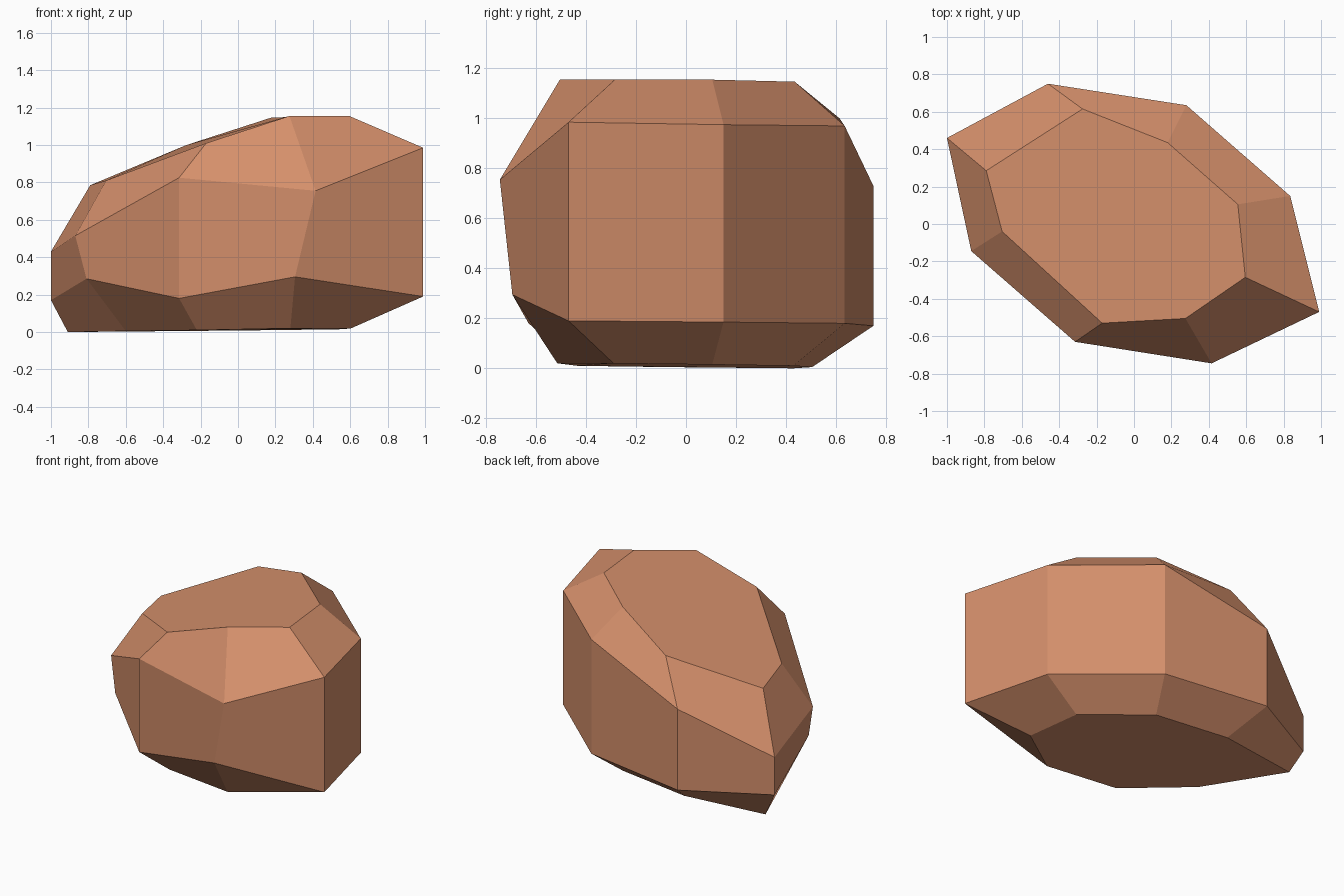
import bpy
import bmesh

# Remove the default object only
default_cube = bpy.data.objects.get("Cube")
if default_cube:
    bpy.data.objects.remove(default_cube, do_unlink=True)


def make_material(name, colour):
    material = bpy.data.materials.new(name)
    material.use_nodes = True
    material.diffuse_color = colour
    shader = material.node_tree.nodes["Principled BSDF"]
    shader.inputs["Base Color"].default_value = colour
    shader.inputs["Roughness"].default_value = 0.9
    return material


# Waist of the boulder, clockwise from the back: x, y, lower height, upper height
waist = [
    (-.46, .75, .17, .73),
    (.28, .635, .18, .97),
    (.835, .15, .185, .975),
    (.99, -.47, .19, .985),
    (.415, -.745, .295, .755),
    (-.315, -.63, .18, .825),
    (-.87, -.145, .285, .515),
    (-1, .46, .17, .43),
]
upper_waist = [(x, y, high) for x, y, low, high in waist]
lower_waist = [(x, y, low) for x, y, low, high in waist]

# Two lower corners are chipped inward
lower_waist[4] = (.305, -.695, .295)
lower_waist[6] = (-.81, -.185, .285)

# Sloping crown and nearly flat foot, in the same order
crown = [
    (-.275, .615, 1), (.18, .435, 1.147), (.555, .105, 1.155), (.595, -.285, 1.155),
    (.275, -.505, 1.155), (-.17, -.53, 1.01), (-.705, -.04, .81), (-.79, .285, .785),
]
foot = [
    (-.34, .505, .005), (.18, .43, .01), (.56, .105, .015), (.605, -.29, .02),
    (.28, -.515, .02), (-.22, -.435, .01), (-.6, -.085, .005), (-.91, .43, 0),
]


def bridge_rings(mesh, lower, upper):
    """Join two rings of corners with one band of flat facets."""
    count = len(lower)
    for i in range(count):
        j = (i + 1) % count
        mesh.faces.new((lower[j], lower[i], upper[i], upper[j]))


def build_boulder(name, rings, material):
    mesh = bmesh.new()
    loops = [[mesh.verts.new(corner) for corner in ring] for ring in rings]
    for lower, upper in zip(loops, loops[1:]):
        bridge_rings(mesh, lower, upper)
    mesh.faces.new(loops[0])
    mesh.faces.new(list(reversed(loops[-1])))
    bmesh.ops.recalc_face_normals(mesh, faces=mesh.faces[:])
    data = bpy.data.meshes.new(name)
    mesh.to_mesh(data)
    mesh.free()
    data.materials.append(material)
    boulder = bpy.data.objects.new(name, data)
    bpy.context.collection.objects.link(boulder)
    return boulder


# Faceted boulder in a single clay colour
clay = make_material("clay_brown", (.66, .275, .147, 1))
build_boulder("boulder", [foot, lower_waist, upper_waist, crown], clay)
